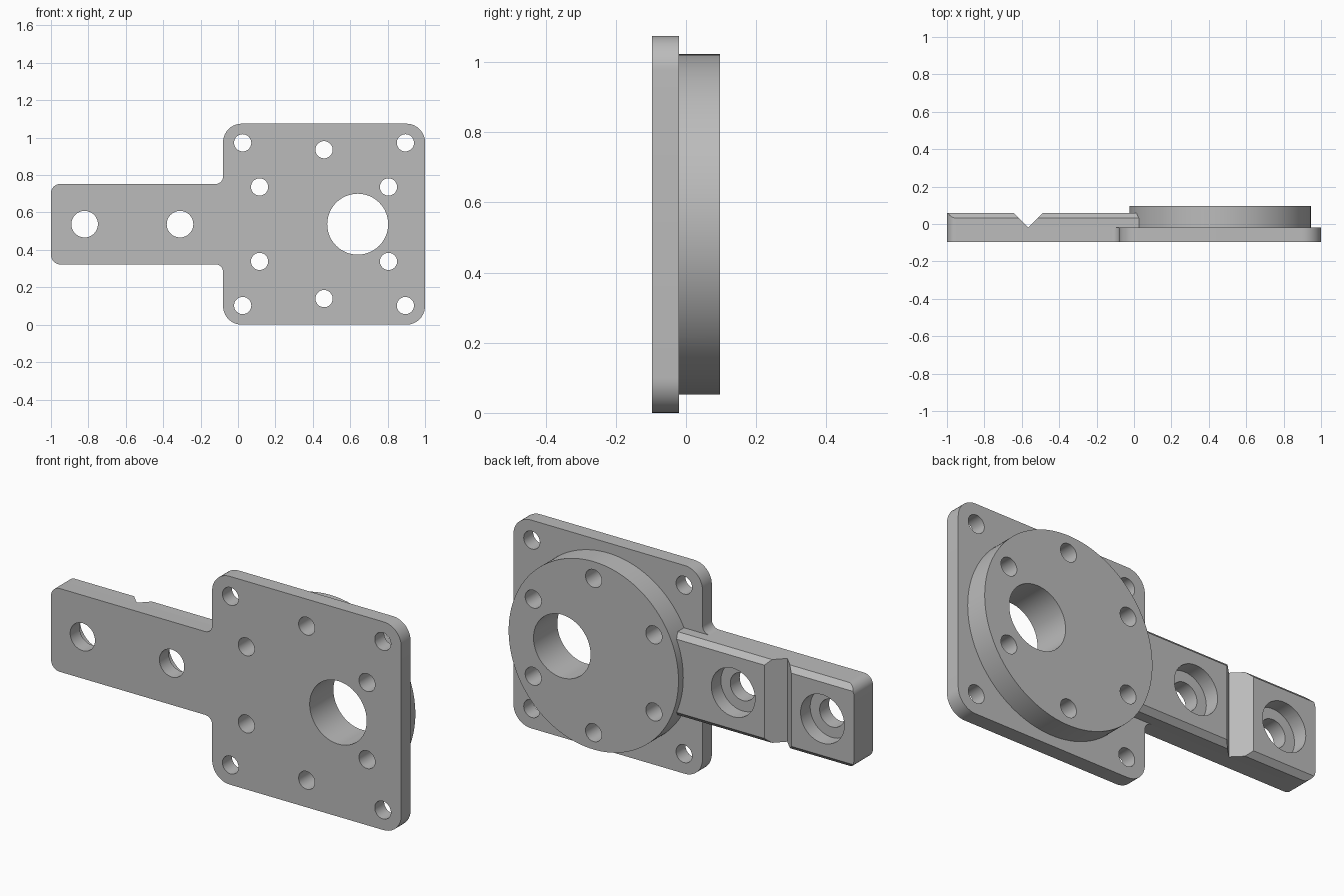
import bpy, bmesh, math
from mathutils import Vector

old = bpy.data.objects.get("Cube")
if old:
    bpy.data.objects.remove(old, do_unlink=True)

steel = bpy.data.materials.new("matte_grey")
steel.use_nodes = True
GREY = (0.5, 0.5, 0.5, 1)
steel.diffuse_color = GREY
steel.node_tree.nodes["Principled BSDF"].inputs["Base Color"].default_value = GREY

FRONT, STEP, ARM_BACK, DISC_BACK = -0.097, -0.02, 0.058, 0.097
MID_Z, DISC_X = 0.5375, 0.46
ARM_HALF = 0.215


def prism(name, points, axis, low, high):
    """Extrude a closed 2D outline along the x, y or z axis."""
    place = {"x": lambda a, b, h: (h, a, b),
             "y": lambda a, b, h: (a, h, b),
             "z": lambda a, b, h: (a, b, h)}[axis]
    bm = bmesh.new()
    base = bm.faces.new([bm.verts.new(place(a, b, low)) for a, b in points])
    out = bmesh.ops.extrude_face_region(bm, geom=[base], use_keep_orig=True)
    shift = Vector(place(0, 0, high - low))
    bmesh.ops.translate(bm, vec=shift, verts=[v for v in out["geom"] if isinstance(v, bmesh.types.BMVert)])
    bmesh.ops.recalc_face_normals(bm, faces=bm.faces)
    mesh = bpy.data.meshes.new(name)
    bm.to_mesh(mesh)
    bm.free()
    mesh.materials.append(steel)
    obj = bpy.data.objects.new(name, mesh)
    bpy.context.collection.objects.link(obj)
    return obj


def rounded(corners, steps=10):
    """Outline with square corners (x, z, radius) turned into arcs."""
    points = []
    for i, (x, z, r) in enumerate(corners):
        p = Vector((x, z))
        if r == 0:
            points.append(p)
            continue
        u = (Vector(corners[i - 1][:2]) - p).normalized()
        v = (Vector(corners[(i + 1) % len(corners)][:2]) - p).normalized()
        for k in range(steps + 1):
            t = math.pi / 2 * k / steps
            points.append(p + r * (u + v - v * math.cos(t) - u * math.sin(t)))
    return points


def circle(x, z, r, n=48):
    return [(x + r * math.cos(math.tau * k / n), z + r * math.sin(math.tau * k / n)) for k in range(n)]


def combine(obj, other, operation):
    mod = obj.modifiers.new(operation, "BOOLEAN")
    mod.operation, mod.solver, mod.object = operation, "EXACT", other
    bpy.ops.object.select_all(action="DESELECT")
    bpy.context.view_layer.objects.active = obj
    obj.select_set(True)
    bpy.ops.object.modifier_apply(modifier=mod.name)
    bpy.data.objects.remove(other, do_unlink=True)


def drill(obj, x, z, r, low=-0.3, high=0.3):
    combine(obj, prism("drill", circle(x, z, r), "y", low, high), "DIFFERENCE")


# Base plate with the arm outline
low, high = MID_Z - ARM_HALF, MID_Z + ARM_HALF
plate = prism("mounting_plate", rounded([
    (1, 0, 0.1), (1, 2 * MID_Z, 0.1), (-0.08, 2 * MID_Z, 0.1),
    (-0.08, high, 0.04), (-1, high, 0.05), (-1, low, 0.05),
    (-0.08, low, 0.04), (-0.08, 0, 0.1)]), "y", FRONT, STEP)

# Thick back of the arm, with chamfered long edges and a V groove
arm = prism("arm", rounded([(0.2, low, 0), (0.2, high, 0), (-1, high, 0.05), (-1, low, 0.05)]),
            "y", STEP, ARM_BACK)
for side in (-1, 1):
    edge, c, e = MID_Z + side * ARM_HALF, 0.026, 0.02
    chamfer = prism("chamfer", [(ARM_BACK - c - e, edge + side * e), (ARM_BACK + e, edge - side * (c + e)),
                                (ARM_BACK + e, edge + side * e)], "x", -1.2, 0.4)
    combine(arm, chamfer, "DIFFERENCE")
groove_x, depth = -0.565, ARM_BACK - STEP - 0.001
groove = prism("groove", [(groove_x, ARM_BACK - depth), (groove_x + 2 * depth, ARM_BACK + depth),
                          (groove_x - 2 * depth, ARM_BACK + depth)], "z", 0, 1.2)
groove.data.vertices.update()
for v in groove.data.vertices:  # keep the groove walls at 45 degrees
    if v.co.y > ARM_BACK:
        v.co.x = groove_x + math.copysign(2 * depth, v.co.x - groove_x)
combine(arm, groove, "DIFFERENCE")
combine(plate, arm, "UNION")

# Round boss on the back
disc = prism("boss", circle(DISC_X, MID_Z, 0.485, 128), "y", -0.06, DISC_BACK)
combine(plate, disc, "UNION")

# Main bore, bolt circle and corner holes
drill(plate, 0.64, MID_Z, 0.163)
for k in range(6):
    a = math.radians(30 + 60 * k)
    drill(plate, DISC_X + 0.398 * math.cos(a), MID_Z + 0.398 * math.sin(a), 0.046)
for sx in (-1, 1):
    for sz in (-1, 1):
        drill(plate, DISC_X + sx * 0.435, MID_Z + sz * 0.435, 0.046)

# Counterbored arm holes
for x in (-0.82, -0.31):
    drill(plate, x, MID_Z, 0.071)
    drill(plate, x, MID_Z, 0.125, STEP)

bpy.ops.object.select_all(action="DESELECT")
plate.select_set(True)
bpy.context.view_layer.objects.active = plate
bpy.ops.object.shade_smooth_by_angle(angle=math.radians(30))
